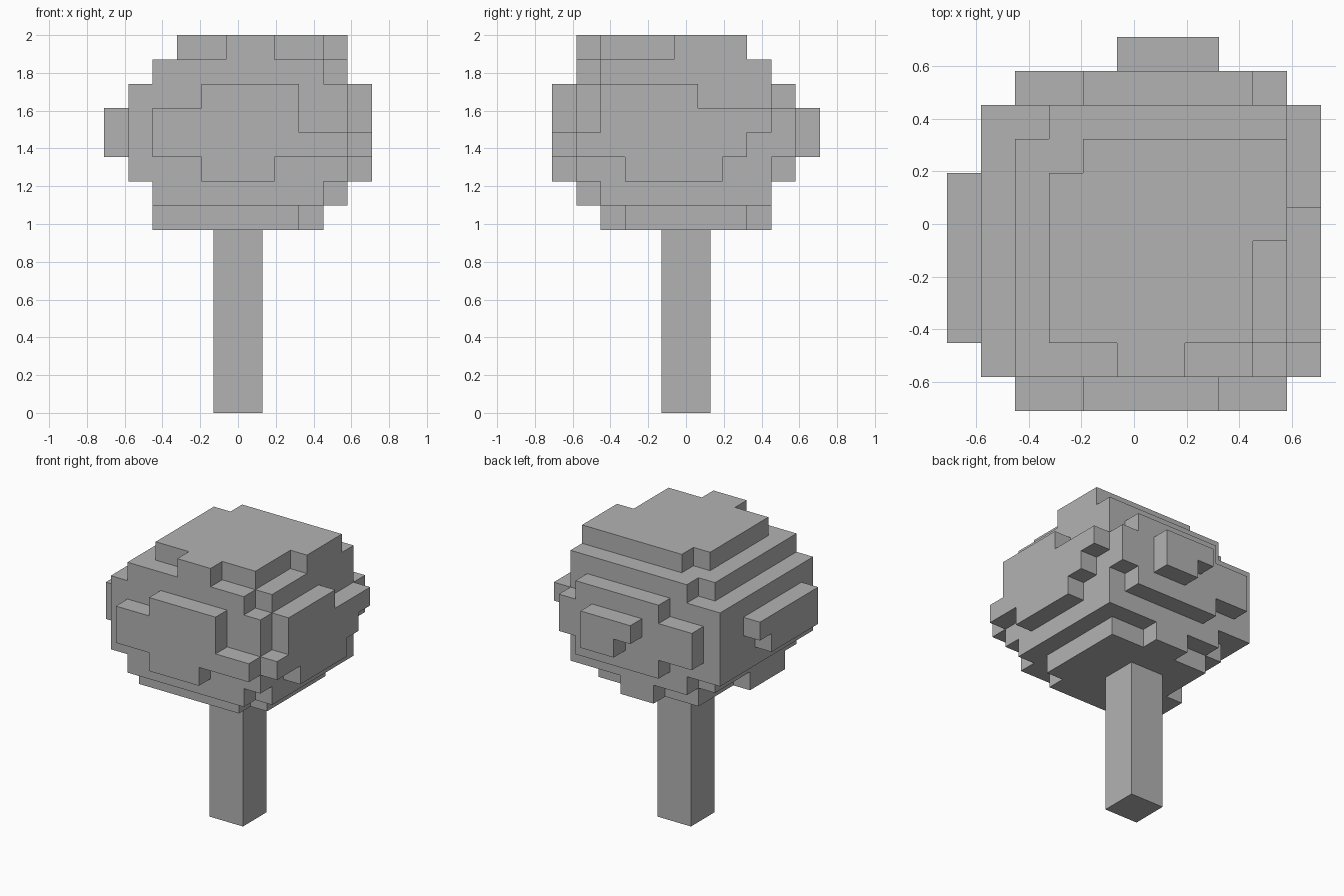
import bpy, bmesh, math
from mathutils import Vector

cube = bpy.data.objects.get("Cube")
if cube:
    bpy.data.objects.remove(cube, do_unlink=True)

CELL = 0.129           # block size
HALF = 5.5 * CELL      # crown is 11 blocks wide
CROWN_Z = 2 - 8 * CELL # crown is 8 blocks tall

grey = bpy.data.materials.new("plain_grey")
grey.use_nodes = True
grey.diffuse_color = (0.45, 0.45, 0.45, 1)
grey.node_tree.nodes["Principled BSDF"].inputs["Base Color"].default_value = grey.diffuse_color


def finish(name, bm):
    mesh = bpy.data.meshes.new(name)
    bm.to_mesh(mesh)
    bm.free()
    mesh.materials.append(grey)
    obj = bpy.data.objects.new(name, mesh)
    bpy.context.collection.objects.link(obj)
    return obj


cells = set()


def block(x, y, z, add=True):
    """Fill or carve a box of cells; each argument is a (start, end) range."""
    box = {(i, j, k) for i in range(*x) for j in range(*y) for k in range(*z)}
    if add:
        cells.update(box)
    else:
        cells.difference_update(box)


# Main body of the crown
block((1, 10), (1, 9), (2, 6))

# Lower tiers
block((2, 10), (1, 9), (1, 2))
block((9, 10), (1, 2), (1, 2), False)
block((2, 3), (8, 9), (1, 2), False)
block((3, 8), (2, 8), (0, 1))
block((2, 3), (2, 5), (0, 1))
block((8, 9), (3, 8), (0, 1))
block((5, 7), (8, 9), (0, 1))

# Upper tiers
block((2, 10), (1, 9), (6, 7))
block((9, 10), (1, 2), (6, 7), False)
block((2, 3), (8, 9), (6, 7), False)
block((3, 10), (2, 8), (7, 8))
block((5, 7), (1, 2), (7, 8))
block((9, 10), (2, 5), (7, 8), False)
block((3, 4), (7, 8), (7, 8), False)

# Front bulge, bottom to top
for k, span in enumerate([(4, 7), (2, 10), (2, 8), (4, 8)], 2):
    block(span, (0, 1), (k, k + 1))

# Left-hand (+x) bulge
for k, span in enumerate([(3, 7), (1, 8), (2, 9), (2, 6)], 2):
    block((10, 11), span, (k, k + 1))

# Back band and its outer knob
for k, span in enumerate([(4, 9), (2, 10), (2, 10), (4, 9)], 2):
    block(span, (9, 10), (k, k + 1))
block((6, 8), (10, 11), (3, 4))
block((5, 8), (10, 11), (4, 5))

# Right-hand (-x) knob
block((0, 1), (2, 6), (3, 4))
block((0, 1), (2, 7), (4, 5))

# Skin the exposed cell sides and merge flat regions
bm = bmesh.new()
origin = Vector((-HALF, -HALF, CROWN_Z))
for c in cells:
    for axis in range(3):
        for sign in (-1, 1):
            step = [0, 0, 0]
            step[axis] = sign
            if tuple(a + b for a, b in zip(c, step)) in cells:
                continue
            n = Vector(step)
            u = Vector((0, 0, 0))
            u[(axis + 1) % 3] = 1
            v = n.cross(u)
            mid = Vector(c) + Vector((0.5, 0.5, 0.5)) + n / 2
            corners = [mid + (u * s + v * t) / 2 for s, t in ((-1, -1), (1, -1), (1, 1), (-1, 1))]
            bm.faces.new([bm.verts.new(origin + p * CELL) for p in corners])
bmesh.ops.remove_doubles(bm, verts=bm.verts, dist=0.001)
bmesh.ops.dissolve_limit(bm, angle_limit=math.radians(1), verts=bm.verts, edges=bm.edges)
finish("crown", bm)

# Trunk
bm = bmesh.new()
bmesh.ops.create_cube(bm, size=1)
bmesh.ops.scale(bm, vec=(2 * CELL, 2 * CELL, CROWN_Z), verts=bm.verts)
bmesh.ops.translate(bm, vec=(0, 0, CROWN_Z / 2), verts=bm.verts)
finish("trunk", bm)
